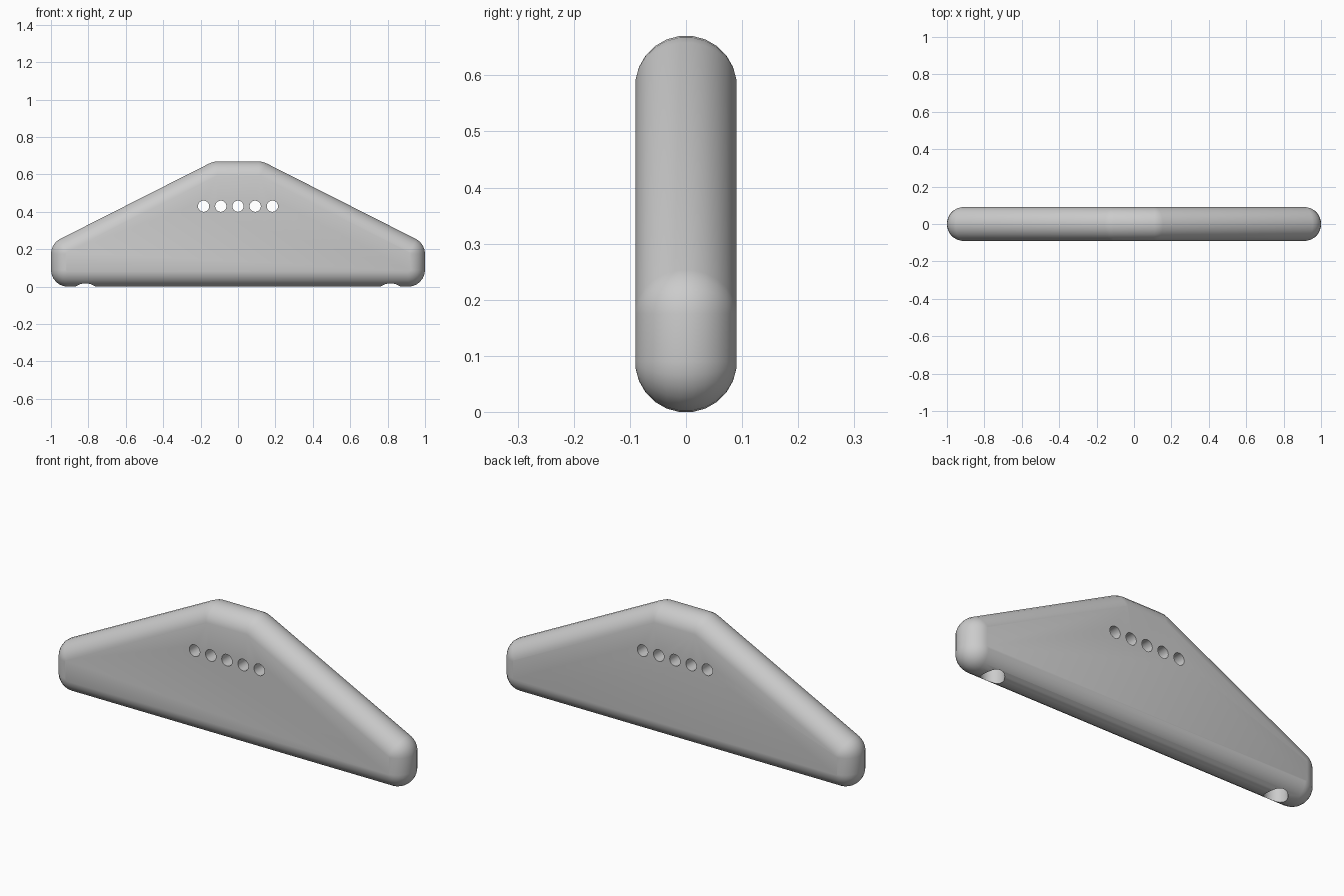
import bpy
import bmesh
from math import sin, cos, pi, radians
from mathutils import Matrix

cube = bpy.data.objects.get("Cube")
if cube:
    bpy.data.objects.remove(cube, do_unlink=True)

SIDES = 24
HALF = 0.09                                  # half thickness
RADIUS = HALF / cos(pi / SIDES)
CORNERS = [(0.91, 0.09), (0.91, 0.175), (0.11, 0.58)]

grey = bpy.data.materials.new("light grey")
grey.use_nodes = True
grey.diffuse_color = (0.6, 0.6, 0.6, 1)
grey.node_tree.nodes["Principled BSDF"].inputs["Base Color"].default_value = (0.6, 0.6, 0.6, 1)


def make_object(name, bm):
    mesh = bpy.data.meshes.new(name)
    bm.to_mesh(mesh)
    bm.free()
    obj = bpy.data.objects.new(name, mesh)
    bpy.context.collection.objects.link(obj)
    mesh.materials.append(grey)
    return obj


# Body: rounded plate wrapped around a ball at each corner
bm = bmesh.new()
for side in (-1, 1):
    for cx, cz in CORNERS:
        for ring in range(SIDES // 2):
            tilt = pi * (ring + 0.5) / (SIDES // 2)
            for step in range(SIDES):
                turn = 2 * pi * step / SIDES
                r = RADIUS * sin(tilt)
                bm.verts.new((side * cx + r * cos(turn), RADIUS * cos(tilt), cz + r * sin(turn)))
hull = bmesh.ops.convex_hull(bm, input=bm.verts[:])
loose = {v for v in hull["geom_interior"] + hull["geom_unused"] if isinstance(v, bmesh.types.BMVert)}
bmesh.ops.delete(bm, geom=list(loose), context='VERTS')
bmesh.ops.dissolve_limit(bm, angle_limit=radians(0.5), verts=bm.verts[:], edges=bm.edges[:])
bmesh.ops.recalc_face_normals(bm, faces=bm.faces[:])
body = make_object("rounded_body", bm)

# Cutters: a row of through holes and two blind holes underneath
bm = bmesh.new()


def add_drill(radius, depth, matrix):
    bmesh.ops.create_cone(bm, cap_ends=True, segments=SIDES, radius1=radius,
                          radius2=radius, depth=depth, matrix=matrix)


for i in range(-2, 3):
    add_drill(0.03, 0.4, Matrix.Translation((i * 0.092, 0, 0.43)) @ Matrix.Rotation(pi / 2, 4, 'X'))
for side in (-1, 1):
    add_drill(0.055, 0.2, Matrix.Translation((side * 0.815, 0, 0)))
drills = make_object("hole_cutters", bm)
drills.hide_render = True

cut = body.modifiers.new("holes", 'BOOLEAN')
cut.operation = 'DIFFERENCE'
cut.solver = 'EXACT'
cut.object = drills

bpy.ops.object.select_all(action='DESELECT')
bpy.context.view_layer.objects.active = body
body.select_set(True)
bpy.ops.object.modifier_apply(modifier=cut.name)
bpy.data.objects.remove(drills, do_unlink=True)
bpy.ops.object.shade_smooth_by_angle(angle=radians(30))
